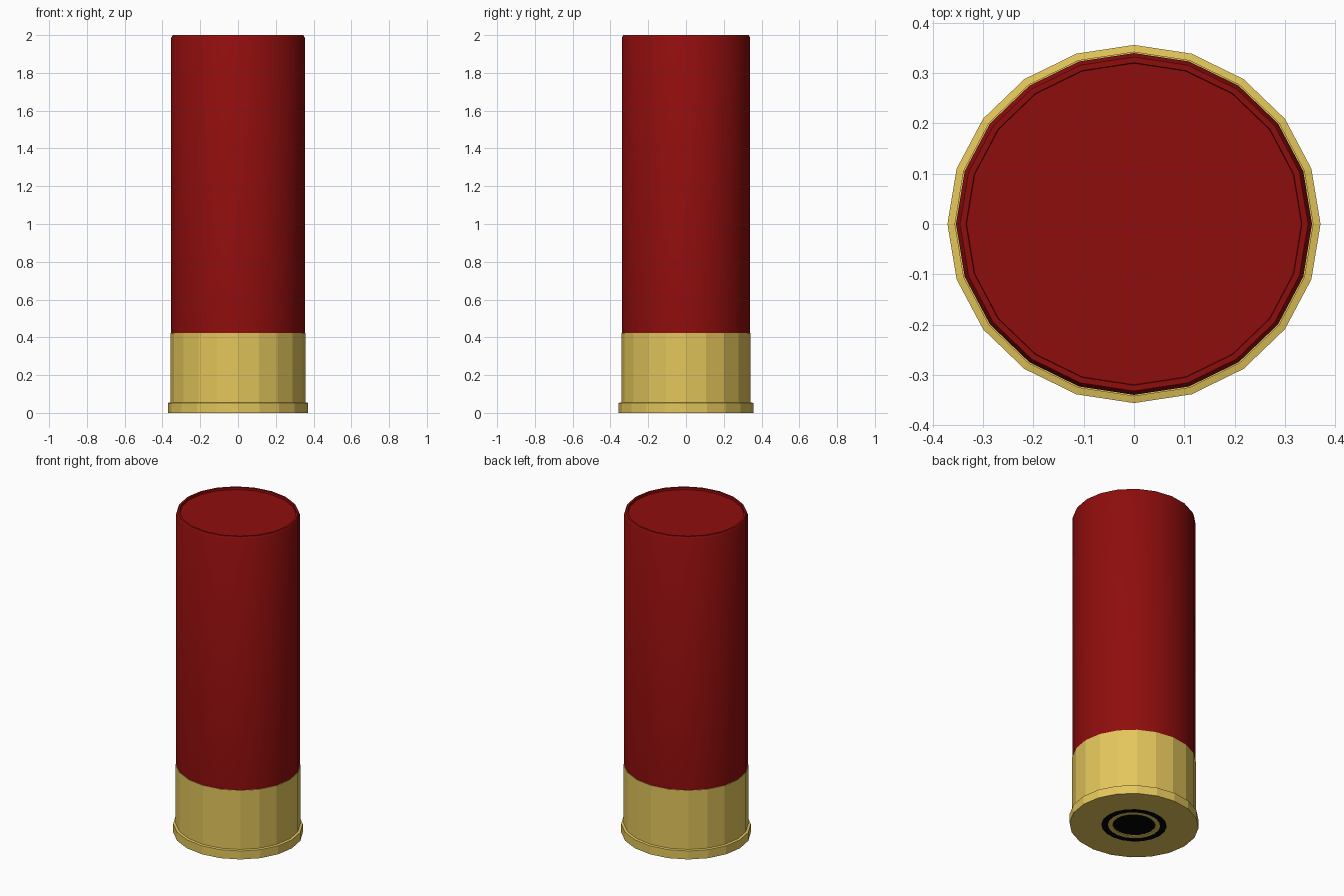
import bpy, bmesh, math

if "Cube" in bpy.data.objects:
    bpy.data.objects.remove(bpy.data.objects["Cube"])

SIDES = 20
Y_SCALE = 0.96  # cross-section is slightly narrower front to back


def material(name, color):
    m = bpy.data.materials.new(name)
    m.diffuse_color = (*color, 1)
    m.use_nodes = True
    m.node_tree.nodes["Principled BSDF"].inputs["Base Color"].default_value = m.diffuse_color
    return m


def lathe(name, profile, mat, smooth=False):
    """Revolve (radius, z) points; a zero radius closes with a flat cap."""
    bm = bmesh.new()
    rings = []
    for r, z in profile:
        rings.append([bm.verts.new((r * math.cos(2 * math.pi * i / SIDES),
                                    r * Y_SCALE * math.sin(2 * math.pi * i / SIDES), z))
                      for i in range(SIDES)] if r > 0 else None)
    for a, b in zip(rings, rings[1:]):
        if a is None:
            bm.faces.new(b[::-1])
        elif b is None:
            bm.faces.new(a)
        else:
            for i in range(SIDES):
                j = (i + 1) % SIDES
                bm.faces.new((a[i], a[j], b[j], b[i]))
    me = bpy.data.meshes.new(name)
    bm.to_mesh(me)
    bm.free()
    ob = bpy.data.objects.new(name, me)
    bpy.context.collection.objects.link(ob)
    me.materials.append(mat)
    if smooth:
        bpy.ops.object.select_all(action='DESELECT')
        ob.select_set(True)
        bpy.context.view_layer.objects.active = ob
        bpy.ops.object.shade_smooth_by_angle(angle=math.radians(35))
    return ob


red = material("red_plastic", (0.275, 0.004, 0.004))
brass = material("brass", (0.77, 0.566, 0.105))
black = material("black", (0.001, 0.001, 0.001))

# Plastic tube with a bevelled flat lip and a shallow recessed closing disc
lathe("hull", [(0.354, 0.42), (0.354, 1.985), (0.346, 2.0), (0.334, 2.0),
               (0.333, 1.986), (0, 1.986)], red, smooth=True)

# Brass cup with a wider rim at the foot
lathe("brass_base", [(0.188, 0), (0.371, 0), (0.371, 0.053), (0.357, 0.056),
                     (0.357, 0.423), (0.354, 0.423)], brass)

# Primer: dark groove, brass ring and dark centre
lathe("primer_groove", [(0.150, 0), (0.188, 0)], black)
lathe("primer_ring", [(0.122, 0.005), (0.122, 0), (0.150, 0)], brass)
lathe("primer_centre", [(0, 0.005), (0.122, 0.005)], black)
